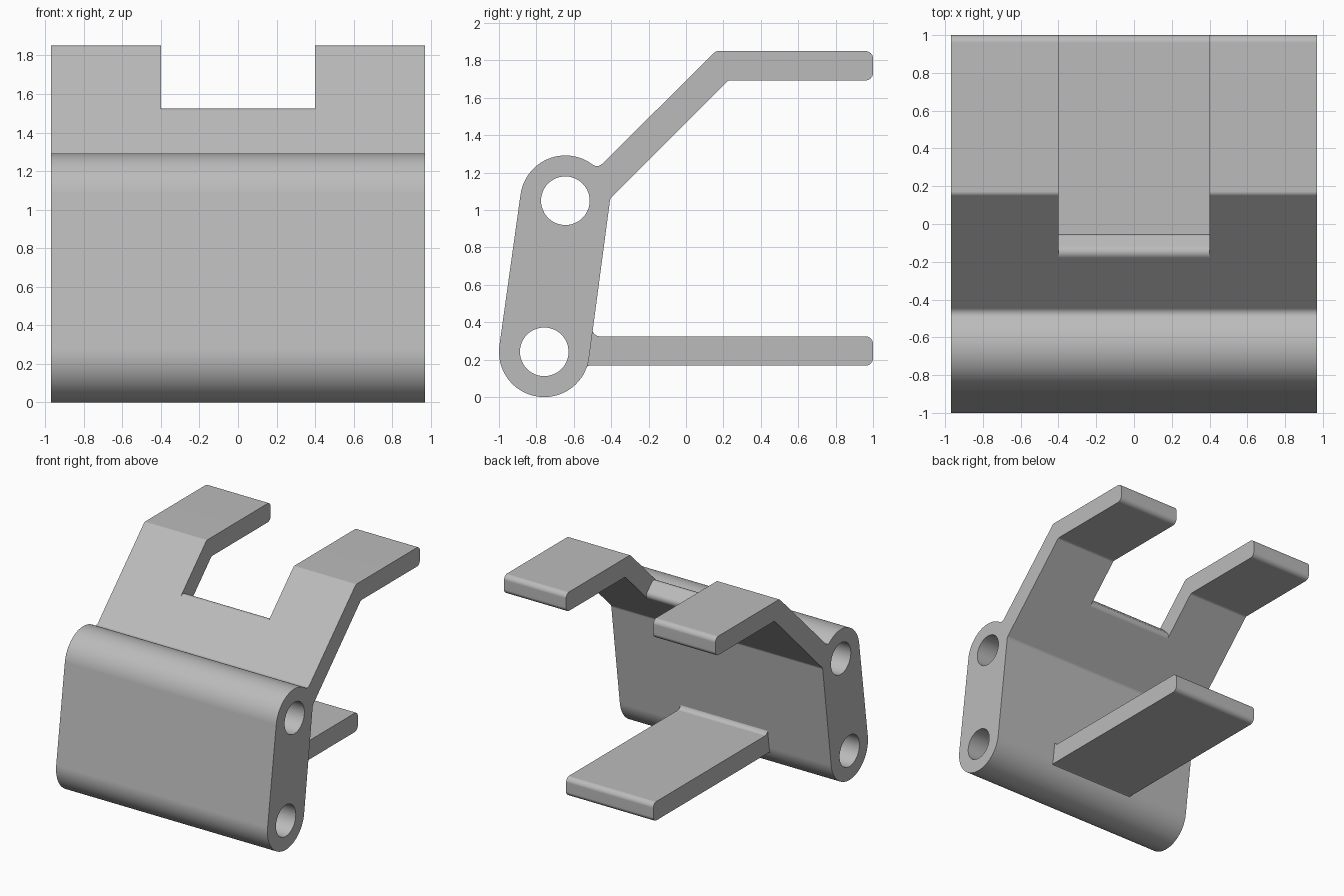
import bpy, bmesh
from math import sin, cos, radians, degrees, asin, atan2, tan
from mathutils import Vector

cube = bpy.data.objects.get("Cube")
if cube:
    bpy.data.objects.remove(cube, do_unlink=True)

gray = bpy.data.materials.new("plain gray")
gray.use_nodes = True
COLOR = (0.5, 0.5, 0.5, 1)
gray.diffuse_color = COLOR
gray.node_tree.nodes["Principled BSDF"].inputs["Base Color"].default_value = COLOR

HALF = 0.97        # half width of the hinge body
SLOT = 0.4         # half width of the notch and of the lower plate
R, HOLE, FILLET = 0.242, 0.13, 0.04
T = 0.157          # sheet thickness
low, high = Vector((-0.758, R)), Vector((-0.645, 1.05))


def arc(c, r, a, b, n=8):
    """Points (y, z) on an arc from angle a to b in degrees."""
    angles = [radians(a + (b - a) * i / n) for i in range(n + 1)]
    return [Vector((c[0] + r * cos(t), c[1] + r * sin(t))) for t in angles]


def corner(before, p, after, r, n=6):
    """Round the corner p between two neighbouring points."""
    p = Vector(p)
    u, v = (Vector(before) - p).normalized(), (Vector(after) - p).normalized()
    half = u.angle(v) / 2
    c = p + (u + v).normalized() * (r / sin(half))
    a = p + u * (r / tan(half)) - c
    b = p + v * (r / tan(half)) - c
    pts = []
    for i in range(n + 1):
        d = a.lerp(b, i / n)
        pts.append(c + d.normalized() * r)
    return pts


def extrude(name, pts, half):
    """Solid with a side profile (y, z), spanning -half to half in x."""
    bm = bmesh.new()
    face = bm.faces.new([bm.verts.new((-half, p[0], p[1])) for p in pts])
    moved = bmesh.ops.extrude_face_region(bm, geom=[face])["geom"]
    verts = [g for g in moved if isinstance(g, bmesh.types.BMVert)]
    bmesh.ops.translate(bm, verts=verts, vec=(2 * half, 0, 0))
    bmesh.ops.recalc_face_normals(bm, faces=bm.faces)
    mesh = bpy.data.meshes.new(name)
    bm.to_mesh(mesh)
    bm.free()
    mesh.materials.append(gray)
    obj = bpy.data.objects.new(name, mesh)
    bpy.context.collection.objects.link(obj)
    return obj


def activate(obj):
    bpy.ops.object.select_all(action='DESELECT')
    obj.select_set(True)
    bpy.context.view_layer.objects.active = obj


def cut(obj, cutter):
    cutter.hide_render = True
    mod = obj.modifiers.new("cut", 'BOOLEAN')
    mod.operation, mod.solver, mod.object = 'DIFFERENCE', 'EXACT', cutter
    activate(obj)
    bpy.ops.object.modifier_apply(modifier=mod.name)
    bpy.data.objects.remove(cutter, do_unlink=True)


def finish(obj):
    activate(obj)
    bpy.ops.object.shade_smooth_by_angle(angle=radians(30))
    obj.modifiers.new("flat sides", 'WEIGHTED_NORMAL').keep_sharp = True


# Hinge body and bent upper arm as one side outline
axis = high - low
side = degrees(atan2(-axis.x, axis.y))
foot = low + Vector((cos(radians(side)), sin(radians(side)))) * R
valley_turn = degrees(asin(FILLET / (R + FILLET)))
valley_angle = 45 + valley_turn
valley = arc(high, R + FILLET, valley_angle, valley_angle, 1)[0]
bend_out, tip_top = (0.16, 1.85), (1, 1.85)
tip_low, bend_in = (1, 1.85 - T), (0.225, 1.85 - T)
crook = (-0.405, 1.063)

outline = arc(low, R, side, side - 180, 32)
outline += arc(high, R, side + 180, valley_angle, 24)
outline += arc(valley, FILLET, valley_angle + 180, 315)[1:]
outline += corner(valley - Vector((0, 0.04)), bend_out, tip_top, 0.03)
outline += corner(bend_out, tip_top, tip_low, FILLET)
outline += corner(tip_top, tip_low, bend_in, FILLET)
outline += corner(tip_low, bend_in, crook, 0.03)
outline += corner(bend_in, crook, foot, FILLET)
body = extrude("hinge_body_and_arm", outline, HALF)

# Pin holes right through the body
for centre in (low, high):
    cut(body, extrude("pin_hole_cutter", arc(centre, HOLE, 0, 360, 48)[:-1], 1.2))

# Notch between the two prongs, leaving a rounded edge across the arm
along, across = Vector((1, 1)).normalized(), Vector((1, -1)).normalized()


def on_arm(u, v):
    return Vector((-0.148, 1.542)) + along * u + across * v


notch = [on_arm(-FILLET, -0.1)]
notch += corner(on_arm(-0.1, 0), on_arm(0, 0), on_arm(0, T), FILLET)
notch += corner(on_arm(0, 0), on_arm(0, T), on_arm(-0.1, T), FILLET)
notch += [on_arm(-FILLET, T + 0.1), (1.2, 1.33), (1.2, 2.1), (-0.2, 2.1)]
cut(body, extrude("notch_cutter", notch, SLOT))
finish(body)

# Lower plate, with fillets where it leaves the body
top, bottom = 0.325, 0.325 - T
root_top, root_low = (-0.506, top), (-0.533, bottom)
above, below = (-0.495, 0.42), (-0.553, 0.13)
plate = [below]
plate += corner(below, root_low, (1, bottom), 0.03)
plate += corner(root_low, (1, bottom), (1, top), FILLET)
plate += corner((1, bottom), (1, top), root_top, FILLET)
plate += corner((1, top), root_top, above, FILLET)
plate += [above, (-0.56, 0.42)]
finish(extrude("lower_plate", plate, SLOT))
